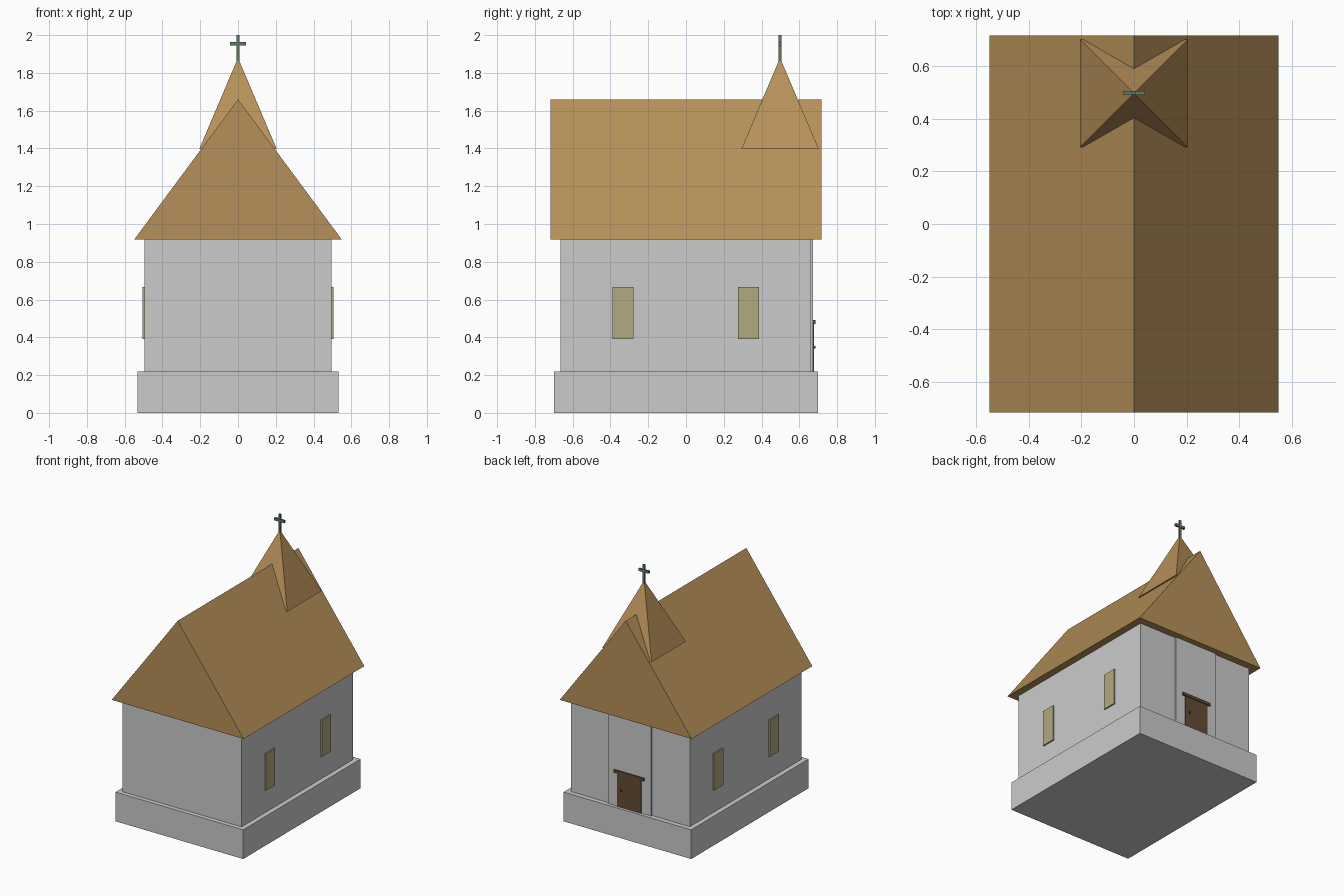
import bpy, bmesh

if "Cube" in bpy.data.objects:
    bpy.data.objects.remove(bpy.data.objects["Cube"])


def material(name, rgb):
    m = bpy.data.materials.new(name)
    m.diffuse_color = (*rgb, 1)
    m.use_nodes = True
    m.node_tree.nodes["Principled BSDF"].inputs["Base Color"].default_value = m.diffuse_color
    return m


ROOF = material("roof_brown", (0.47, 0.28, 0.10))
DOOR = material("door_brown", (0.13, 0.07, 0.035))
GLASS = material("window_yellow", (0.45, 0.40, 0.22))
COPPER = material("cross_green", (0.12, 0.20, 0.12))
IRON = material("dark_iron", (0.04, 0.04, 0.04))


def finish(name, bm, mat):
    bmesh.ops.recalc_face_normals(bm, faces=bm.faces)
    mesh = bpy.data.meshes.new(name)
    bm.to_mesh(mesh)
    bm.free()
    ob = bpy.data.objects.new(name, mesh)
    bpy.context.collection.objects.link(ob)
    if mat:
        mesh.materials.append(mat)
    return ob


def box(name, x, y, z, mat=None):
    """Box from (min, max) ranges on each axis."""
    bm = bmesh.new()
    bmesh.ops.create_cube(bm, size=1)
    for v in bm.verts:
        v.co = [r[0] if c < 0 else r[1] for c, r in zip(v.co, (x, y, z))]
    return finish(name, bm, mat)


TY = 0.495  # tower centre on y

# Plinth, walls and the tower whose face shows on the door side
box("plinth", (-0.532, 0.532), (-0.698, 0.698), (0, 0.22))
box("walls", (-0.495, 0.495), (-0.665, 0.662), (0.22, 0.92))
box("tower", (-0.18, 0.18), (TY - 0.178, TY + 0.178), (0.22, 1.395))

# Gable roof: triangle extruded along y
bm = bmesh.new()
tri = bm.faces.new([bm.verts.new(p) for p in
                    ((-0.55, -0.718, 0.917), (0.55, -0.718, 0.917), (0, -0.718, 1.66))])
ext = bmesh.ops.extrude_face_region(bm, geom=[tri], use_keep_orig=True)
bmesh.ops.translate(bm, vec=(0, 1.436, 0),
                    verts=[e for e in ext["geom"] if isinstance(e, bmesh.types.BMVert)])
finish("gable_roof", bm, ROOF)

# Four-sided spire
bm = bmesh.new()
h = 0.205
base = [bm.verts.new((sx * h, TY + 0.003 + sy * h, 1.397))
        for sx, sy in ((-1, -1), (1, -1), (1, 1), (-1, 1))]
apex = bm.verts.new((0, TY + 0.003, 1.88))
bm.faces.new(base)
for i in range(4):
    bm.faces.new((base[i], base[(i + 1) % 4], apex))
finish("spire", bm, ROOF)

# Cross on the spire
box("cross_post", (-0.008, 0.008), (TY - 0.004, TY + 0.011), (1.86, 2.0), COPPER)
box("cross_bar", (-0.042, 0.042), (TY - 0.004, TY + 0.011), (1.944, 1.963), COPPER)

# Two windows on each long side
for side in (-1, 1):
    for y in (-0.333, 0.331):
        xs = sorted((side * 0.48, side * 0.505))
        box("window", xs, (y - 0.055, y + 0.055), (0.39, 0.667), GLASS)

# Door with lintel and handle
box("door", (-0.1, 0.1), (0.66, 0.678), (0.22, 0.47), DOOR)
box("door_lintel", (-0.124, 0.124), (0.66, 0.685), (0.47, 0.492), DOOR)
box("door_handle", (0.058, 0.072), (0.67, 0.685), (0.342, 0.354), IRON)
